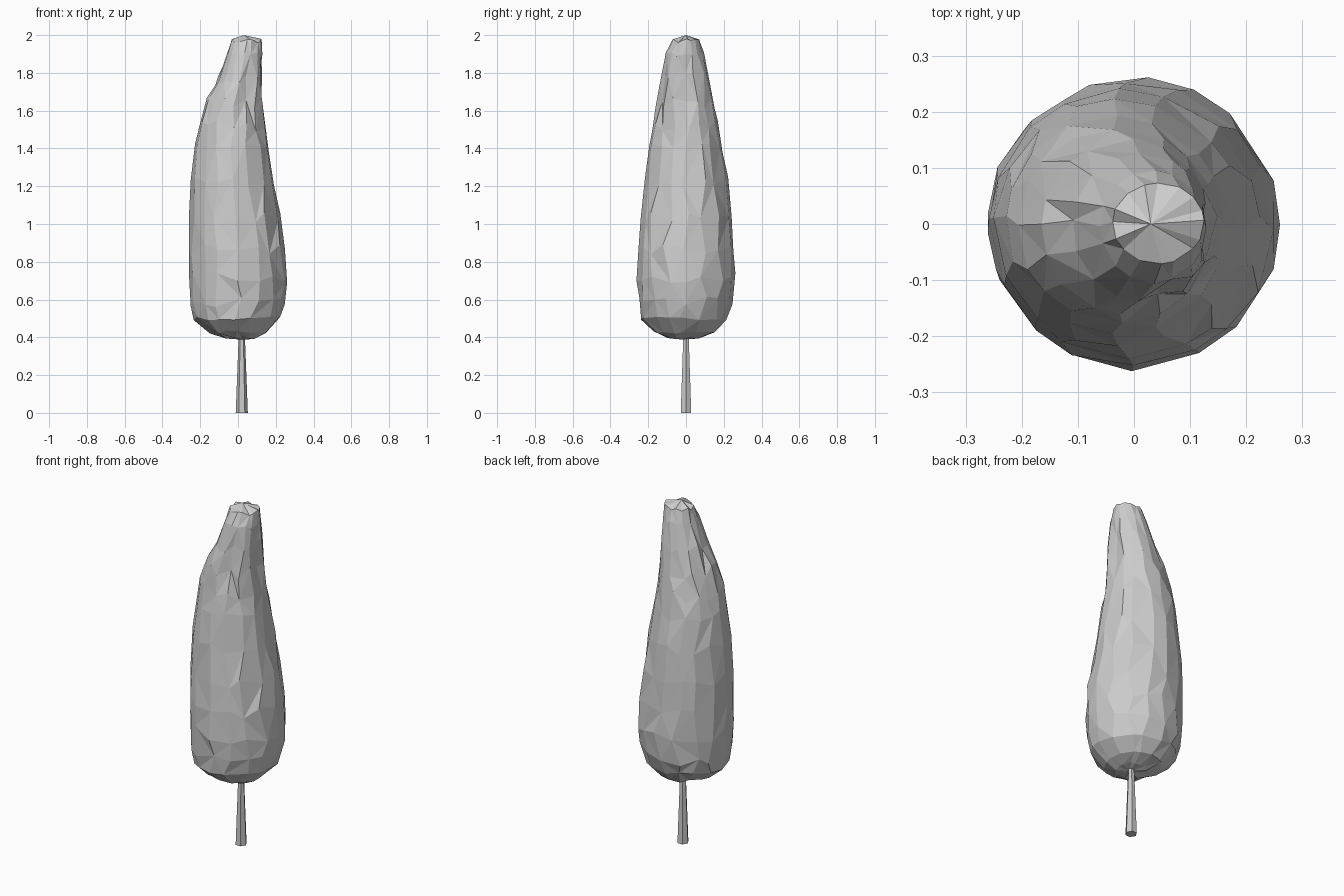
import bpy, bmesh, math, random

random.seed(4)
cube = bpy.data.objects.get("Cube")
if cube:
    bpy.data.objects.remove(cube)


def material(name, value):
    mat = bpy.data.materials.new(name)
    mat.use_nodes = True
    color = (value, value, value, 1)
    mat.diffuse_color = color
    mat.node_tree.nodes["Principled BSDF"].inputs["Base Color"].default_value = color
    return mat


def loft(name, rings, bottom, top, mat):
    """Skin equal-sized rings of points and close both ends with a fan."""
    bm = bmesh.new()
    loops = [[bm.verts.new(p) for p in ring] for ring in rings]
    n = len(loops[0])
    for k, (a, b) in enumerate(zip(loops, loops[1:])):
        for i in range(n):
            j = (i + 1) % n
            if (i + k) % 2:
                bm.faces.new((a[i], a[j], b[j]))
                bm.faces.new((a[i], b[j], b[i]))
            else:
                bm.faces.new((a[i], a[j], b[i]))
                bm.faces.new((a[j], b[j], b[i]))
    low, high = bm.verts.new(bottom), bm.verts.new(top)
    for i in range(n):
        j = (i + 1) % n
        bm.faces.new((loops[0][j], loops[0][i], low))
        bm.faces.new((loops[-1][i], loops[-1][j], high))
    bmesh.ops.recalc_face_normals(bm, faces=bm.faces)
    mesh = bpy.data.meshes.new(name)
    bm.to_mesh(mesh)
    bm.free()
    mesh.materials.append(mat)
    obj = bpy.data.objects.new(name, mesh)
    bpy.context.collection.objects.link(obj)
    return obj


gray = material("light gray", 0.6)

# Foliage profile: height, x range, y range
PROFILE = [
    (0.40, -0.07, 0.09, -0.10, 0.07),
    (0.43, -0.15, 0.15, -0.17, 0.15),
    (0.50, -0.235, 0.225, -0.235, 0.215),
    (0.59, -0.25, 0.25, -0.25, 0.245),
    (0.72, -0.26, 0.26, -0.26, 0.26),
    (0.87, -0.262, 0.248, -0.255, 0.25),
    (1.03, -0.258, 0.222, -0.24, 0.24),
    (1.22, -0.248, 0.193, -0.22, 0.223),
    (1.40, -0.227, 0.165, -0.193, 0.192),
    (1.52, -0.208, 0.15, -0.175, 0.17),
    (1.64, -0.165, 0.14, -0.16, 0.15),
    (1.77, -0.11, 0.135, -0.135, 0.125),
    (1.90, -0.06, 0.13, -0.105, 0.095),
    (1.97, -0.038, 0.125, -0.07, 0.073),
]
SIDES = 16
FOLDS = (0, 13)  # columns that pinch inward below the tip

rings = []
for z, x0, x1, y0, y1 in PROFILE:
    cx, cy, rx, ry = (x0 + x1) / 2, (y0 + y1) / 2, (x1 - x0) / 2, (y1 - y0) / 2
    ring = []
    for i in range(SIDES):
        a = math.tau * (i + random.uniform(-0.25, 0.25)) / SIDES
        s = random.uniform(0.985, 1.015)
        if i in FOLDS and 1.6 < z < 1.85:
            s *= 0.86
        dz = random.uniform(-0.03, 0.03) if 0.55 < z < 1.85 else random.uniform(-0.01, 0.01)
        ring.append((cx + rx * s * math.cos(a), cy + ry * s * math.sin(a), z + dz))
    rings.append(ring)
loft("foliage", rings, (0.02, -0.01, 0.388), (0.03, 0, 2.0), gray)

# Tapered six-sided trunk
trunk = [[(0.02 + r * math.cos(math.tau * i / 6), r * math.sin(math.tau * i / 6), z)
          for i in range(6)] for z, r in ((0, 0.032), (0.42, 0.016))]
loft("trunk", trunk, (0.02, 0, 0), (0.02, 0, 0.42), gray)
